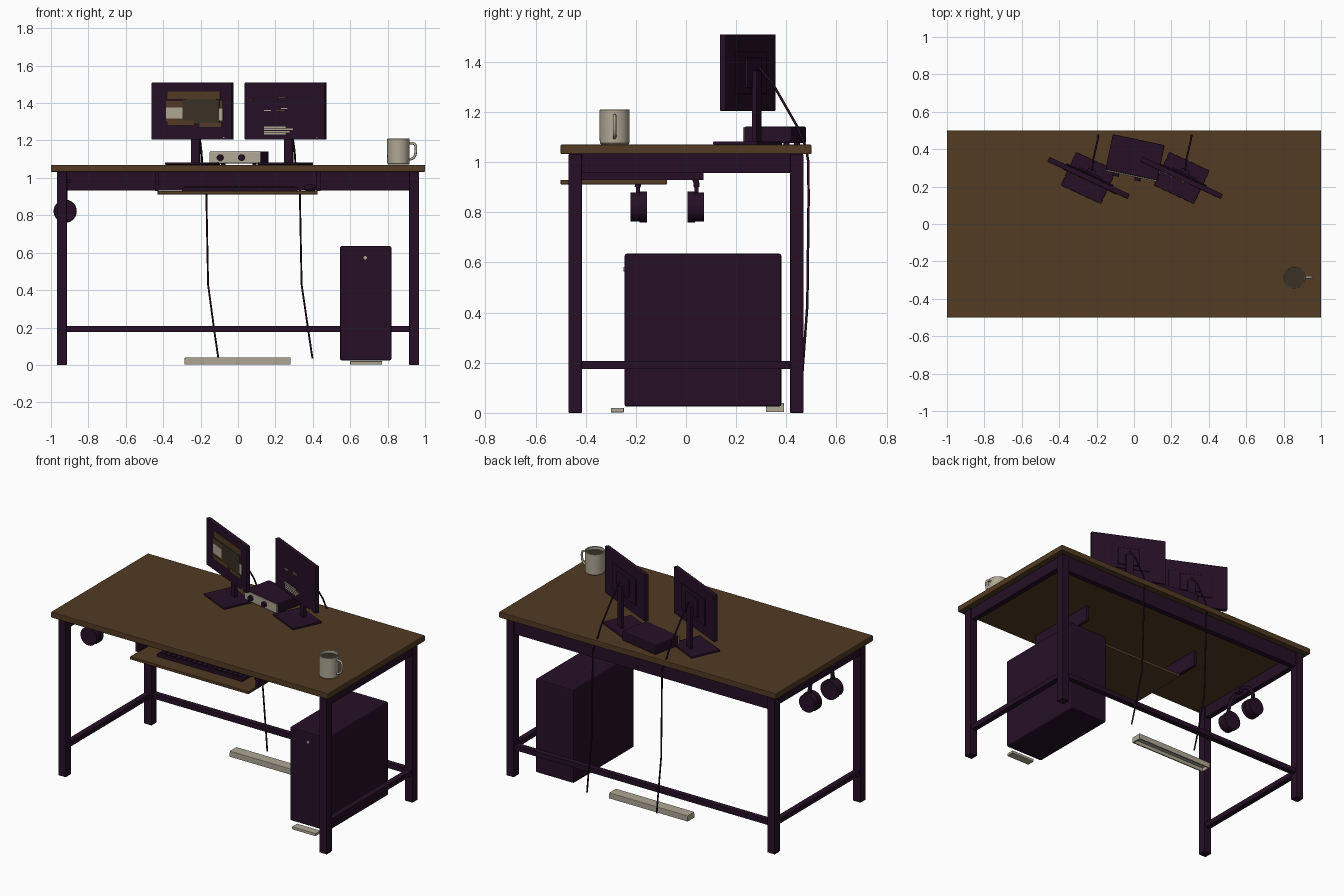
import bpy, math
from mathutils import Matrix, Vector

if "Cube" in bpy.data.objects:
    bpy.data.objects.remove(bpy.data.objects["Cube"])


def material(name, rgb):
    m = bpy.data.materials.new(name)
    m.diffuse_color = (*rgb, 1)
    m.use_nodes = True
    m.node_tree.nodes["Principled BSDF"].inputs["Base Color"].default_value = m.diffuse_color
    return m


WOOD = material("brown_wood", (0.085, 0.043, 0.017))
DARK = material("dark_purple", (0.019, 0.005, 0.019))
LIGHT = material("warm_light_grey", (0.43, 0.39, 0.30))
MUD = material("grey_brown", (0.040, 0.031, 0.019))
ID = Matrix.Identity(4)


def finish(name, mat, matrix=None):
    o = bpy.context.object
    o.name = name
    o.data.materials.append(mat)
    if matrix is not None:
        o.matrix_world = matrix
    return o


def box(name, lo, hi, mat, bevel=0.0, frame=ID):
    """Box from two opposite corners, placed in a local frame."""
    lo, hi = Vector(lo), Vector(hi)
    bpy.ops.mesh.primitive_cube_add(size=1)
    o = finish(name, mat)
    size, mid = hi - lo, (lo + hi) / 2
    for v in o.data.vertices:
        v.co = Vector((v.co.x * size.x, v.co.y * size.y, v.co.z * size.z))
    o.matrix_world = frame @ Matrix.Translation(mid)
    if bevel:
        b = o.modifiers.new("bevel", 'BEVEL')
        b.width, b.segments = bevel, 2
    return o


def cylinder(name, pos, r, depth, mat, axis='Z', r2=None, frame=ID, sides=32):
    bpy.ops.mesh.primitive_cone_add(vertices=sides, radius1=r, radius2=r if r2 is None else r2, depth=depth)
    bpy.ops.object.shade_smooth_by_angle(angle=math.radians(35))
    rot = Matrix.Rotation(math.radians(90), 4, 'X') if axis == 'Y' else ID
    return finish(name, mat, frame @ Matrix.Translation(pos) @ rot)


def tube(name, pts, r, mat, smooth=False):
    c = bpy.data.curves.new(name, 'CURVE')
    c.dimensions, c.bevel_depth, c.bevel_resolution = '3D', r, 2
    c.use_fill_caps = True
    s = c.splines.new('NURBS' if smooth else 'POLY')
    s.points.add(len(pts) - 1)
    for p, co in zip(s.points, pts):
        p.co = (*co, 1)
    if smooth:
        s.use_endpoint_u, s.order_u = True, 3
    o = bpy.data.objects.new(name, c)
    o.data.materials.append(mat)
    bpy.context.collection.objects.link(o)
    return o


# desk: top, legs, aprons, stretchers
box("tabletop", (-1, -0.5, 1.032), (1, 0.5, 1.07), WOOD, 0.004)
for sx in (-1, 1):
    for sy in (-1, 1):
        x, y = sx * 0.942, sy * 0.442
        box("leg", (x - .027, y - .027, 0), (x + .027, y + .027, 1.032), DARK, 0.003)
    x = sx * 0.942
    box("side_apron", (x - .018, -.42, .957), (x + .018, .42, 1.032), DARK)
    box("side_stretcher", (x - .018, -.42, .175), (x + .018, .42, .207), DARK)
box("back_apron", (-.92, .424, .932), (.92, .46, 1.032), DARK)
box("back_stretcher", (-.92, .424, .175), (.92, .46, .207), DARK)

# keyboard tray with hanging rails
box("keyboard_tray", (-.43, -.5, .912), (.425, -.075, .93), WOOD, 0.002)
for x in (-.435, .43):
    box("tray_rail", (x - .01, -.42, .93), (x + .01, .07, 1.032), DARK)
box("keyboard", (-.3, -.41, .93), (.32, -.21, .95), DARK, 0.004)
for row in range(5):
    for col in range(16):
        kx, ky = -.285 + col * .037, -.397 + row * .036
        box("key", (kx, ky, .95), (kx + .031, ky + .029, .957), DARK)
bpy.ops.mesh.primitive_uv_sphere_add(segments=24, ring_count=12, radius=1)
bpy.ops.object.shade_smooth()
finish("mouse", DARK, Matrix.Translation((.385, -.31, .945)) @ Matrix.Diagonal((.033, .055, .022, 1)))

# monitors, both turned the same way; local x across, -y is the screen side
# screen patches: left, bottom, right, top, colour (local to panel centre)
LEFT_ART = [(-.14, .065, .17, .105, WOOD), (-.15, -.055, .18, .055, WOOD),
            (-.15, -.04, -.05, .02, LIGHT), (.165, -.05, .185, .015, LIGHT),
            (-.05, -.065, .165, .06, MUD), (-.03, .04, .15, .065, MUD),
            (-.14, -.075, .02, -.05, WOOD), (.05, -.085, .18, -.06, WOOD)]
RIGHT_ART = [(-.12, -.125 + i * .012, .01 + .02 * (i % 3), -.118 + i * .012, LIGHT) for i in range(4)]
RIGHT_ART += [(-.12, .0, -.08, .006, LIGHT), (-.05, .0, .0, .006, WOOD),
              (-.2, .055, -.19, .061, WOOD), (-.03, .07, .01, .076, WOOD), (-.02, .012, .02, .018, LIGHT)]
for label, cx, art in (("left", -.243, LEFT_ART), ("right", .255, RIGHT_ART)):
    f = Matrix.Translation((cx, .246, 0)) @ Matrix.Rotation(math.radians(-25), 4, 'Z')
    zc = 1.357
    box(label + "_monitor_panel", (-.237, -.014, 1.205), (.237, .014, 1.51), DARK, 0.004, f)
    box(label + "_monitor_housing", (-.14, .012, zc - .085), (.14, .022, zc + .085), DARK, 0.006, f)
    box(label + "_monitor_mount", (-.07, .02, zc - .06), (.07, .032, zc + .06), DARK, 0.004, f)
    box(label + "_monitor_pole", (-.024, .03, 1.08), (.024, .05, 1.365), DARK, 0.003, f)
    box(label + "_monitor_base", (-.118, -.098, 1.07), (.118, .098, 1.083), DARK, 0.003, f)
    box(label + "_monitor_light", (.188, -.0165, 1.213), (.196, -.013, 1.219), LIGHT, 0, f)
    for i, (a, b, c, d, m) in enumerate(art):
        box(label + "_screen_patch", (a, -.0145 - .0005 * (i + 1), zc + b), (c, -.0135, zc + d), m, 0, f)

# small amplifier between the monitors
f = Matrix.Translation((.005, .353, 0)) @ Matrix.Rotation(math.radians(-12), 4, 'Z')
box("amplifier_body", (-.142, -.094, 1.077), (.142, .1, 1.142), DARK, 0.006, f)
box("amplifier_front", (-.14, -.1, 1.08), (.14, -.093, 1.139), LIGHT, 0.002, f)
for u in (-.08, .037):
    cylinder("amplifier_knob", (u, -.108, 1.108), .017, .018, DARK, 'Y', frame=f, sides=24)
for u in (-.1, .1):
    for v in (-.07, .07):
        cylinder("amplifier_foot", (u, v, 1.074), .012, .01, DARK, frame=f, sides=16)

# cables from each monitor, through the desk edge and down to the floor
for x0, x1, x2, x3, x4 in ((-.223, -.19, -.17, -.16, -.105), (.275, .308, .33, .34, .398)):
    tube("cable", [(x0, .29, 1.38), (x0 + .005, .345, 1.315), (x1 - .005, .445, 1.14), (x1, .478, 1.06),
                   (x2, .488, 1.0), (x2 + .002, .489, .85), (x3, .484, .43), (x4 - .02, .465, .17),
                   (x4, .452, .035)], .005, DARK)

# computer case, its front foot and power button
box("computer_case", (.545, -.245, .025), (.82, .38, .635), DARK, 0.008)
box("case_foot", (.6, -.3, .002), (.77, -.248, .02), LIGHT, 0.002)
cylinder("power_button", (.68, -.246, .573), .009, .008, LIGHT, 'Y', sides=16)

# power strip: shell with an open underside
Y0, Y1 = .32, .39
box("power_strip_top", (-.285, Y0, .026), (.282, Y1, .04), LIGHT, 0.003)
for a, b, c, d in ((-.285, Y0, .282, Y0 + .008), (-.285, Y1 - .008, .282, Y1),
                   (-.285, Y0, -.277, Y1), (.274, Y0, .282, Y1)):
    box("power_strip_wall", (a, b, .003), (c, d, .03), LIGHT)

# mug: lathe profile spun with a screw modifier
prof = [(0, 0), (.054, 0), (.059, .005), (.06, .137), (.058, .139), (.054, .137), (.053, .012), (0, .012)]
me = bpy.data.meshes.new("mug")
me.from_pydata([(r, 0, z) for r, z in prof], [(i, i + 1) for i in range(len(prof) - 1)], [])
mug = bpy.data.objects.new("mug", me)
me.materials.append(LIGHT)
mug.location = (.857, -.285, 1.071)
bpy.context.collection.objects.link(mug)
s = mug.modifiers.new("spin", 'SCREW')
s.steps = s.render_steps = 40
s.use_merge_vertices, s.use_normal_calculate, s.use_smooth_shade = True, True, False
cylinder("coffee", (.857, -.285, 1.185), .0545, .01, MUD)
tube("mug_handle", [(.91, -.285, 1.185), (.935, -.285, 1.187), (.951, -.285, 1.175), (.951, -.285, 1.14),
                    (.946, -.285, 1.115), (.93, -.285, 1.1), (.91, -.285, 1.098)], .007, LIGHT, True)

# headphones hanging on the left side apron
HX, HY = -.924, -.075
for sy in (-1, 1):
    cylinder("ear_cup", (HX, HY + sy * .127, .822), .058, .04, DARK, 'Y')
    cylinder("ear_pad", (HX, HY + sy * .095, .822), .062, .03, DARK, 'Y')
    box("cup_arm", (HX - .012, HY + sy * .117 - .008, .865), (HX + .012, HY + sy * .117 + .008, .905), DARK, .003)
tube("headband", [(HX, HY + .118 * math.cos(t * math.pi / 16), .9 + .105 * math.sin(t * math.pi / 16))
                  for t in range(17)], .012, DARK)
box("headphone_hook", (HX - .015, HY - .02, .975), (HX + .03, HY + .02, .995), DARK)
